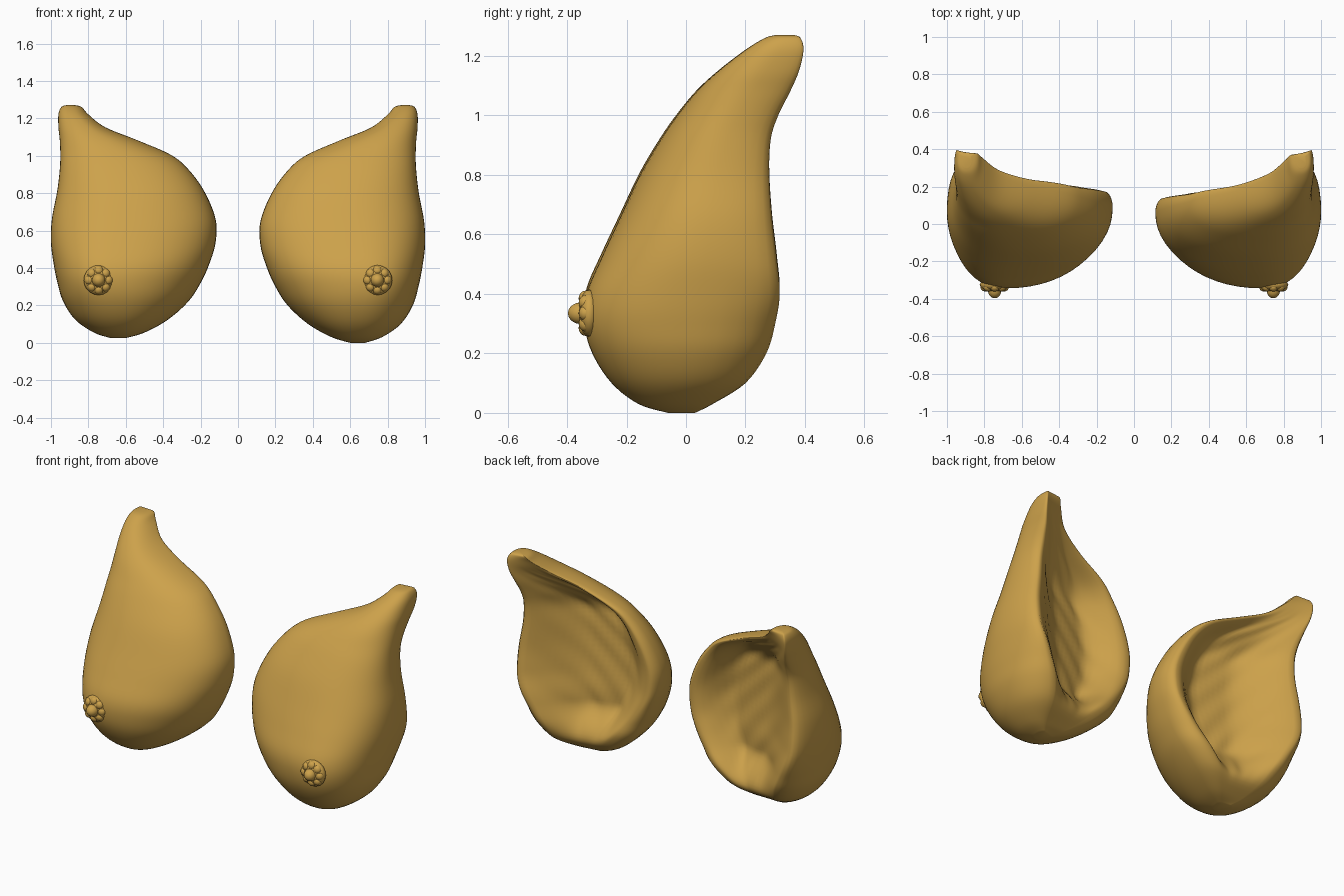
import bpy, bmesh, math
from mathutils import Vector, Matrix

if "Cube" in bpy.data.objects:
    bpy.data.objects.remove(bpy.data.objects["Cube"])

mat = bpy.data.materials.new("tan")
mat.diffuse_color = (0.61, 0.36, 0.07, 1)
mat.use_nodes = True
mat.node_tree.nodes["Principled BSDF"].inputs["Base Color"].default_value = mat.diffuse_color

# horizontal sections: z, inner x, outer x, apex x, front y, inner rim y, outer rim y
KEYS = [
    (0.00, .60, .68, .64, -.06, .01, .03),
    (0.03, .50, .77, .64, -.16, .07, .09),
    (0.10, .375, .87, .65, -.25, .14, .20),
    (0.20, .265, .935, .67, -.315, .17, .27),
    (0.30, .20, .965, .69, -.342, .16, .30),
    (0.40, .155, .985, .68, -.335, .15, .315),
    (0.52, .12, 1.0, .66, -.285, .14, .305),
    (0.65, .12, .995, .63, -.225, .14, .29),
    (0.80, .18, .967, .61, -.155, .15, .28),
    (0.92, .265, .953, .64, -.085, .16, .285),
    (1.00, .36, .95, .67, -.03, .18, .31),
    (1.08, .54, .953, .74, .035, .21, .35),
    (1.15, .71, .96, .81, .11, .27, .38),
    (1.22, .80, .96, .87, .20, .34, .395),
    (1.26, .835, .945, .89, .265, .37, .385),
    (1.27, .87, .92, .895, .30, .36, .365),
]


def section_rows(steps):
    """Catmull-Rom interpolation through the key sections."""
    rows = []
    n = len(KEYS)
    for i in range(n - 1):
        p = [Vector(KEYS[min(max(j, 0), n - 1)]) for j in range(i - 1, i + 3)]
        for s in range(steps):
            t = s / steps
            rows.append(0.5 * (2 * p[1] + (p[2] - p[0]) * t
                        + (2 * p[0] - 5 * p[1] + 4 * p[2] - p[3]) * t * t
                        + (3 * p[1] - p[0] - 3 * p[2] + p[3]) * t ** 3))
    rows.append(Vector(KEYS[-1]))
    return rows


def smoothstep(a, b, v):
    t = min(max((v - a) / (b - a), 0), 1)
    return t * t * (3 - 2 * t)


def ring(row, rim_shift):
    """One closed section: rounded front, rolled rims, hollowed back."""
    z, xi, xo, xf, yf, yi, yo = row
    w = xo - xi
    yi += rim_shift * min(1, w / .5)
    low = 1 - smoothstep(.08, .5, z)
    out_inset = (.08 + .17 * low) * w
    in_inset = (.05 + .13 * low) * w
    yci = yi - .2 * (yi - yf)                # widest point, inner side
    yco = yo - .4 * (yo - yf)                # widest point, outer side
    pts = []
    n, r = 14, 6
    for k in range(n):                       # inner side to apex
        a = math.pi / 2 * k / n
        pts.append((xf - (xf - xi) * math.cos(a) ** .9,
                    yci + (yf - yci) * math.sin(a) ** .9, z))
    for k in range(n):                       # apex to outer side
        a = math.pi / 2 * k / n
        pts.append((xf + (xo - xf) * math.sin(a) ** .9,
                    yco + (yf - yco) * math.cos(a) ** .9, z))
    for k in range(r):                       # outer rim rolling inward
        a = math.pi / 2 * k / r
        pts.append((xo - out_inset * (1 - math.cos(a)), yco + (yo - yco) * math.sin(a), z))
    depth = .17 * smoothstep(.08, .33, z) * (1 - smoothstep(.88, 1.2, z))
    m = 24
    xa, xb = xo - out_inset, xi + in_inset
    for k in range(m):                       # hollow back from outer to inner rim
        u = k / m
        f = smoothstep(-.05, .45, u) * smoothstep(0, .3, 1 - u)
        rib = .004 * math.sin(34 * (z + .8 * u)) * f * min(1, depth * 8)
        f -= smoothstep(-.05, .45, 0) * (1 - u)
        pts.append((xa + (xb - xa) * u, yo + (yi - yo) * u - depth * f + rib, z))
    for k in range(r):                       # inner rim rolling back out
        a = math.pi / 2 * (1 - k / r)
        pts.append((xi + in_inset * (1 - math.cos(a)), yci + (yi - yci) * math.sin(a), z))
    return pts


def finish(bm, name):
    bmesh.ops.recalc_face_normals(bm, faces=bm.faces)
    me = bpy.data.meshes.new(name)
    bm.to_mesh(me)
    bm.free()
    me.materials.append(mat)
    for p in me.polygons:
        p.use_smooth = True
    ob = bpy.data.objects.new(name, me)
    bpy.context.collection.objects.link(ob)
    return ob


def make_form(name, side, lift, rim_shift):
    bm = bmesh.new()
    loops = []
    for row in section_rows(5):
        row[0] = lift + row[0] * (1.27 - lift) / 1.27
        loops.append([bm.verts.new((side * x, y, z)) for x, y, z in ring(row, rim_shift)])
    for a, b in zip(loops, loops[1:]):
        for i in range(len(a)):
            j = (i + 1) % len(a)
            bm.faces.new((a[i], a[j], b[j], b[i]))
    bm.faces.new(loops[0])
    bm.faces.new(loops[-1])
    finish(bm, name)


def make_tip(name, side):
    """Raised disc, ring of small bumps and central nub."""
    bm = bmesh.new()

    def blob(x, y, z, rx, ry):
        mtx = Matrix.Translation((side * x, y, z)) @ Matrix.Diagonal((rx, ry, rx, 1))
        bmesh.ops.create_uvsphere(bm, u_segments=16, v_segments=10, radius=1, matrix=mtx)

    cx, cz = .745, .335
    blob(cx, -.325, cz, .08, .038)
    blob(cx, -.355, cz, .036, .042)
    for k in range(8):
        a = k * math.tau / 8
        blob(cx + .05 * math.cos(a), -.337, cz + .05 * math.sin(a), .026, .024)
    finish(bm, name)


# two mirrored hollow-backed forms with slight natural differences
for label, side, lift, shift in (("right", 1, 0, 0), ("left", -1, .025, .035)):
    make_form(label + "_breast_form", side, lift, shift)
    make_tip(label + "_nipple", side)
